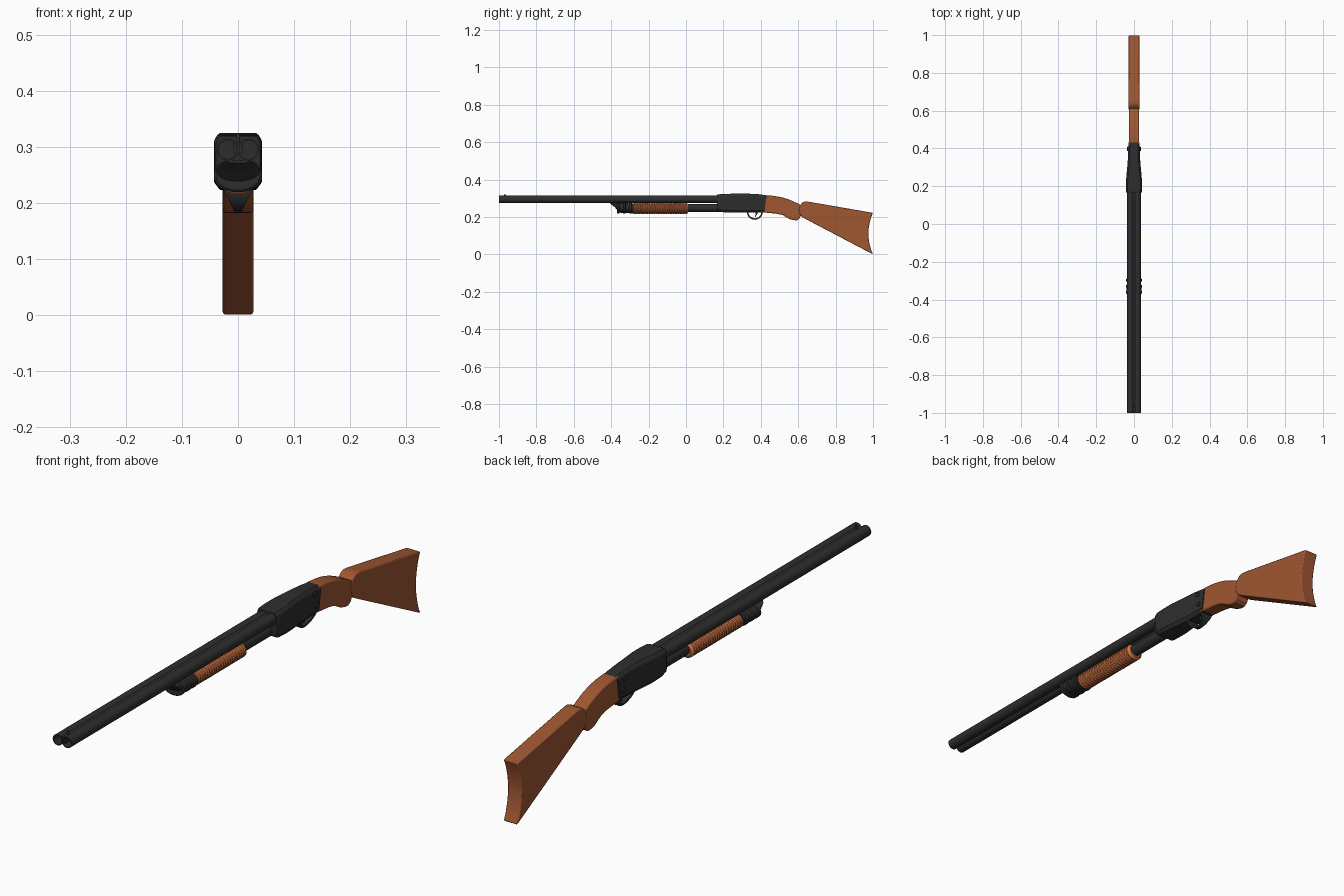
import bpy, bmesh, math
from math import sin, cos, pi

if "Cube" in bpy.data.objects:
    bpy.data.objects.remove(bpy.data.objects["Cube"])


def material(name, rgb):
    m = bpy.data.materials.new(name)
    m.diffuse_color = (*rgb, 1)
    m.use_nodes = True
    m.node_tree.nodes["Principled BSDF"].inputs["Base Color"].default_value = m.diffuse_color
    return m


BLACK = material("gunmetal black", (0.027, 0.027, 0.027))
WOOD = material("stock brown", (0.35, 0.094, 0.032))
ORANGE = material("grip orange", (0.66, 0.18, 0.06))


def finish(name, bm, mat, angle=35, bevel=0):
    bmesh.ops.recalc_face_normals(bm, faces=bm.faces)
    me = bpy.data.meshes.new(name)
    bm.to_mesh(me)
    bm.free()
    me.materials.append(mat)
    for p in me.polygons:
        p.use_smooth = True
    me.set_sharp_from_angle(angle=math.radians(angle))
    ob = bpy.data.objects.new(name, me)
    bpy.context.collection.objects.link(ob)
    if bevel:
        b = ob.modifiers.new("edge", 'BEVEL')
        b.width, b.segments, b.limit_method = bevel, 2, 'ANGLE'
        b.angle_limit = math.radians(50)
    return ob


def loft(name, rings, mat, caps=True, closed=False, angle=35):
    """Skin a list of equal-length point rings."""
    bm = bmesh.new()
    vs = [[bm.verts.new(p) for p in r] for r in rings]
    pairs = list(zip(vs, vs[1:])) + ([(vs[-1], vs[0])] if closed else [])
    n = len(vs[0])
    for a, b in pairs:
        for i in range(n):
            j = (i + 1) % n
            bm.faces.new((a[i], a[j], b[j], b[i]))
    if caps and not closed:
        bm.faces.new(vs[0])
        bm.faces.new(vs[-1])
    return finish(name, bm, mat, angle)


def oval(y, rx, rz, z, x=0, n=32):
    return [(x + rx * cos(2 * pi * i / n), y, z + rz * sin(2 * pi * i / n)) for i in range(n)]


def slab(name, profile, half, mat, bevel):
    """Extrude a (y, z) outline across x."""
    bm = bmesh.new()
    f = bm.faces.new([bm.verts.new((-half, y, z)) for y, z in profile])
    r = bmesh.ops.extrude_face_region(bm, geom=[f])
    for v in r['geom']:
        if isinstance(v, bmesh.types.BMVert):
            v.co.x = half
    return finish(name, bm, mat, 30, bevel)


# side-by-side barrels with open bores
for side, x in (("left", -0.0185), ("right", 0.0185)):
    loft(side + "_barrel", [oval(0.2, .0195, .0195, .295, x), oval(-1, .0195, .0195, .295, x),
                            oval(-1, .0165, .0165, .295, x), oval(-0.8, .0165, .0165, .295, x)], BLACK)

# rib between the barrels and bead sight
slab("barrel_rib", [(-0.995, .288), (0.2, .288), (0.2, .309), (-0.995, .309)], 0.008, BLACK, 0)
loft("front_sight", [[(r * cos(a * pi / 6), -0.968 + r * sin(a * pi / 6), z) for a in range(12)]
                     for z, r in ((.3, .004), (.318, .004), (.324, .002))], BLACK)

# magazine tube
loft("magazine_tube", [oval(-0.3, .021, .021, .248), oval(0.2, .021, .021, .248)], BLACK)

# ridged pump grip
rings = [oval(-0.285, .026, .024, .246)]
N = 22
for i in range(N):
    y0, w = -0.28 + i * 0.285 / N, 0.285 / N
    for t, d in ((.05, .003), (.3, 0), (.7, 0), (.95, .003)):
        rings.append(oval(y0 + t * w, .034 - d, .030 - d, .245))
rings.append(oval(0.01, .026, .024, .246))
loft("pump_grip", rings, ORANGE)

# spoon-shaped nose cap with raised rings
loft("nose_cap", [oval(y, rx, rz, z) for y, rx, rz, z in (
    (-0.405, .022, .003, .274), (-0.395, .032, .006, .270), (-0.38, .037, .012, .264),
    (-0.365, .039, .021, .253), (-0.35, .039, .026, .248), (-0.28, .037, .027, .246))], BLACK)
for i, y in enumerate((-0.362, -0.33, -0.297)):
    loft("nose_ring_%d" % (i + 1), [oval(y + dy, .043 - d, .029 - d, .248) for dy, d in (
        (-.008, .004), (-.005, 0), (.005, 0), (.008, .004))], BLACK)


# receiver: chamfered sections, narrowing towards the stock
def section(y, w, zb, zt, lean=0):
    c = 0.012
    pts = [(w - .009, zb), (w, zb + c), (w, zt - c), (w - .005, zt - .003), (w - .009, zt)]
    pts += [(-x, z) for x, z in reversed(pts)]
    return [(x, y + lean * (z - zb), z) for x, z in pts]


loft("receiver", [section(*s) for s in (
    (.165, .039, .236, .319), (.172, .042, .230, .321), (.185, .0425, .226, .322), (.23, .042, .224, .324),
    (.26, .040, .223, .325), (.32, .034, .223, .325), (.37, .031, .223, .323, .08),
    (.418, .030, .223, .316, .15))], BLACK, angle=28)

# trigger guard: wide at the receiver, thin at the bottom
rings = []
for i in range(17):
    a = pi * i / 16
    w = 0.026 - 0.019 * sin(a)
    rings.append([(x, .368 + r * cos(a), .226 - (r - .001) * sin(a))
                  for x, r in ((-w, .042), (w, .042), (w, .034), (-w, .034))])
loft("trigger_guard", rings, BLACK)
slab("trigger", [(.372, .228), (.384, .228), (.380, .212), (.370, .200), (.367, .202), (.373, .214)],
     0.004, BLACK, 0)

# receiver pins
for i, (y, z) in enumerate(((.395, .300), (.40, .258))):
    loft("receiver_pin_%d" % (i + 1), [[(x, y + r * cos(a * pi / 8), z + r * sin(a * pi / 8)) for a in range(16)]
         for x, r in ((-.037, .006), (-.035, .009), (.035, .009), (.037, .006))], BLACK)

# curved wrist of the stock
slab("stock_wrist", [(.40, .314), (.43, .316), (.47, .313), (.51, .306), (.55, .294), (.59, .276), (.625, .258),
                     (.625, .215), (.613, .205), (.607, .192), (.592, .182), (.575, .183), (.553, .189),
                     (.535, .200), (.515, .211), (.48, .218), (.44, .222), (.40, .226)], 0.0265, WOOD, 0.004)

# butt stock with concave end
end = [(.997 - .022 * sin(pi * i / 10), .222 - .221 * i / 10) for i in range(11)]
end[0], end[-1] = (1.0, .222), (1.0, 0.0)
slab("butt_stock", [(.603, .240), (.610, .264), (.622, .277), (.638, .283), (.66, .281)] + end +
     [(.64, .189), (.622, .199), (.608, .215)], 0.028, WOOD, 0.004)
